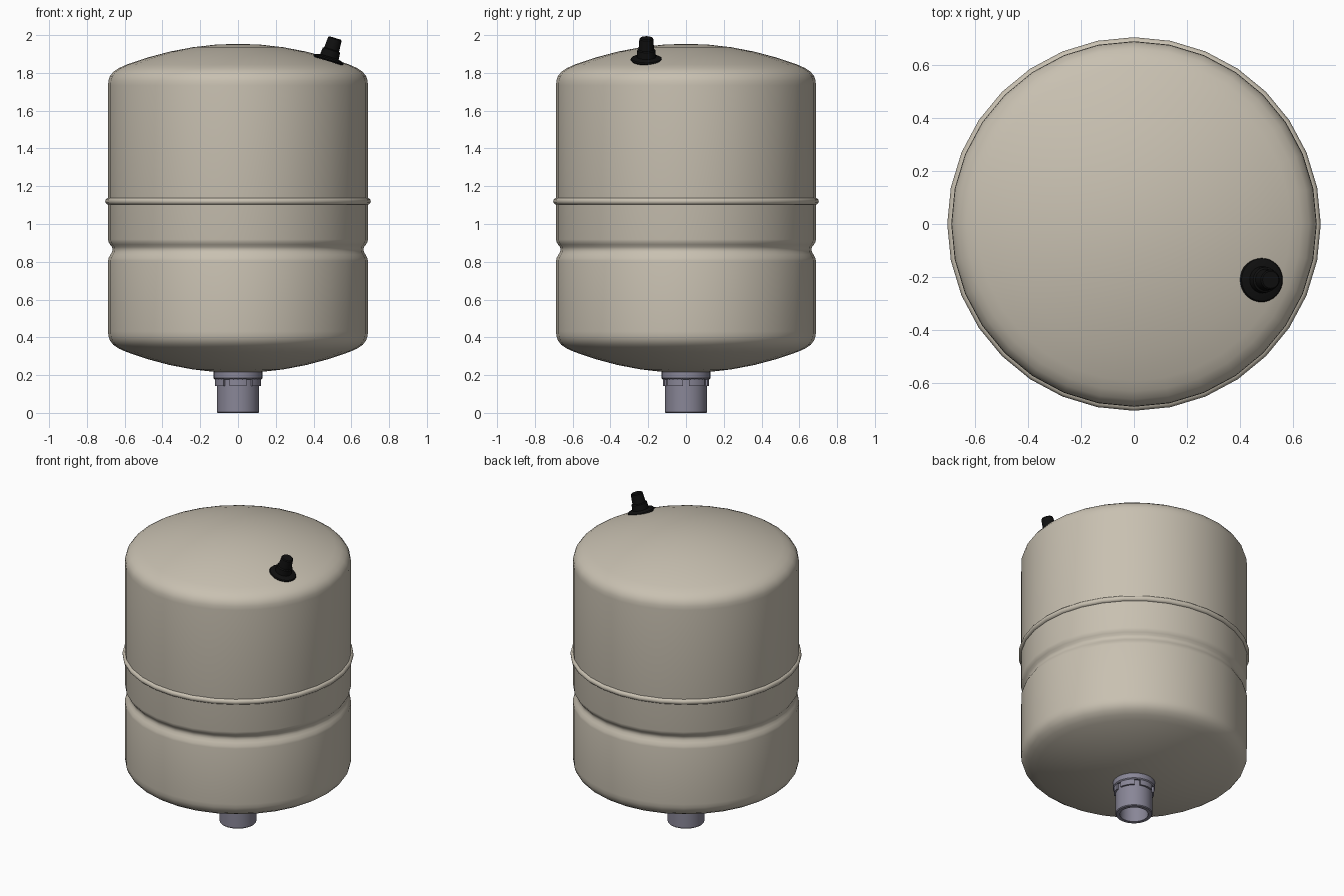
import bpy, bmesh, math
from mathutils import Matrix, Vector

if "Cube" in bpy.data.objects:
    bpy.data.objects.remove(bpy.data.objects["Cube"])


def material(name, rgb):
    m = bpy.data.materials.new(name)
    m.diffuse_color = (*rgb, 1)
    m.use_nodes = True
    m.node_tree.nodes["Principled BSDF"].inputs["Base Color"].default_value = m.diffuse_color
    return m


BEIGE = material("beige_paint", (0.58, 0.53, 0.44))
STEEL = material("steel", (0.25, 0.24, 0.31))
BLACK = material("black_plastic", (0.005, 0.005, 0.005))


def lathe(name, profile, mat, sides=32, closed=False, arcs=None, matrix=None, angle=30):
    """Turn an (r, z) profile around z; arcs is a list of (start, sweep) sectors."""
    bm = bmesh.new()
    n = len(profile)
    for start, sweep in arcs or [(0, 2 * math.pi)]:
        full = arcs is None
        rows = []
        for i in range(sides if full else sides + 1):
            a = start + sweep * i / sides
            rows.append([bm.verts.new((r * math.cos(a), r * math.sin(a), z)) for r, z in profile])
        for i in range(sides):
            p, q = rows[i], rows[(i + 1) % len(rows)]
            for j in range(n if closed else n - 1):
                k = (j + 1) % n
                bm.faces.new((p[j], q[j], q[k], p[k]))
        if not full:
            bm.faces.new(rows[0])
            bm.faces.new(rows[-1][::-1])
    bmesh.ops.remove_doubles(bm, verts=bm.verts, dist=1e-5)
    bmesh.ops.recalc_face_normals(bm, faces=bm.faces)
    me = bpy.data.meshes.new(name)
    bm.to_mesh(me)
    bm.free()
    me.materials.append(mat)
    ob = bpy.data.objects.new(name, me)
    bpy.context.collection.objects.link(ob)
    if matrix:
        ob.matrix_world = matrix
    bpy.ops.object.select_all(action='DESELECT')
    ob.select_set(True)
    bpy.context.view_layer.objects.active = ob
    bpy.ops.object.shade_smooth_by_angle(angle=math.radians(angle))
    return ob


# Tank shell: shallow domes, rounded shoulders and a rolled groove
R, LOW, HIGH = 0.688, 0.212, 1.954
dome = [(r, 0.317 * r * r) for r in (0, 0.12, 0.24, 0.36, 0.48, 0.59)]
shoulder = [(0.63, 0.128), (0.66, 0.148), (0.678, 0.171), (0.686, 0.195), (R, 0.22)]
end = dome + shoulder
groove = [(R, 0.805), (0.685, 0.82), (0.675, 0.838), (0.667, 0.852), (0.664, 0.865),
          (0.667, 0.878), (0.677, 0.891), (0.685, 0.904), (R, 0.918)]
shell = [(r, LOW + h) for r, h in end] + groove + [(r, HIGH - h) for r, h in reversed(end)]
lathe("tank_shell", shell, BEIGE, angle=40)

# Raised seam band around the middle
bead = [(0.68, 1.12 + 0.019)]
bead += [(0.686 + 0.017 * math.cos(a), 1.12 + 0.018 * math.sin(a))
         for a in (math.radians(d) for d in range(90, -91, -30))]
bead += [(0.68, 1.12 - 0.019)]
lathe("seam_band", bead, BEIGE, closed=True, angle=40)

# Hollow connection pipe and its collar
lathe("pipe", [(0.086, 0), (0.108, 0), (0.112, 0.005), (0.112, 0.222), (0.086, 0.222)],
      STEEL, closed=True)
lathe("pipe_collar", [(0.105, 0.178), (0.123, 0.178), (0.129, 0.184), (0.129, 0.222), (0.105, 0.222)],
      STEEL, closed=True)

# Notched ring of six tabs below the collar
tabs = [(math.radians(60 * i + 8), math.radians(44)) for i in range(6)]
lathe("collar_tabs", [(0.105, 0.143), (0.123, 0.143), (0.123, 0.18), (0.105, 0.18)],
      STEEL, sides=6, closed=True, arcs=tabs)

# Valve cap, tilted to follow the dome
place = Matrix.Translation(Vector((0.48, -0.21, 1.872))) @ Matrix.Rotation(math.radians(17), 4, 'Y')
lathe("valve_base", [(0, -0.01), (0.076, -0.01), (0.084, -0.002), (0.08, 0.005), (0.052, 0.014), (0, 0.014)],
      BLACK, matrix=place)
lathe("valve_cap", [(0, 0), (0.052, 0), (0.048, 0.05), (0.041, 0.055), (0.037, 0.112), (0.032, 0.118), (0, 0.118)],
      BLACK, sides=20, matrix=place)
